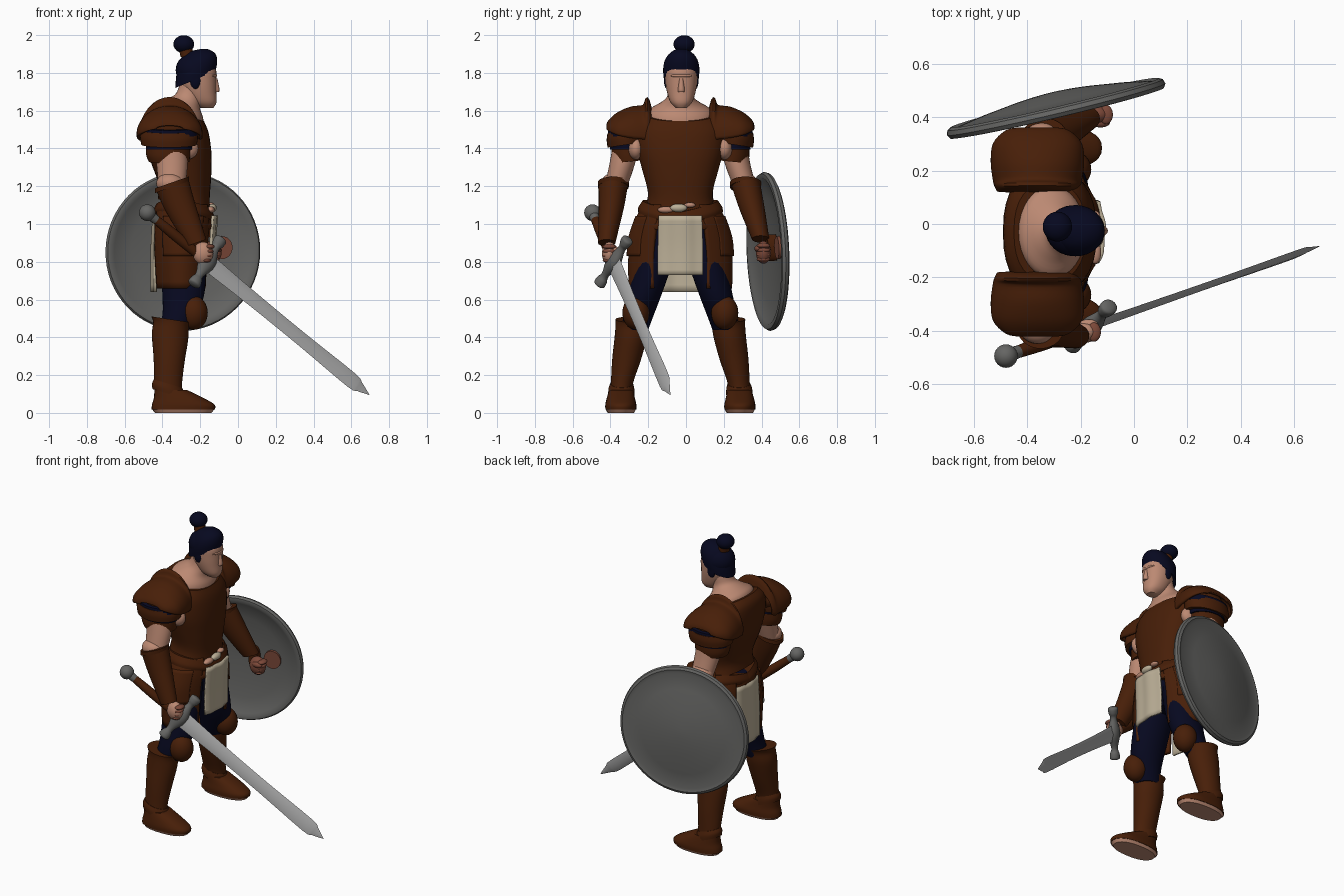
import bpy, bmesh, math
from mathutils import Matrix, Vector

CY = -0.03  # body centre line in y


def mat(name, rgb):
    m = bpy.data.materials.new(name)
    m.diffuse_color = (*rgb, 1)
    return m


LEATHER = mat("brown leather", (0.064, 0.0135, 0.0025))
NAVY = mat("dark navy", (0.002, 0.0025, 0.014))
SKIN = mat("skin", (0.50, 0.25, 0.17))
FIST = mat("shaded skin", (0.20, 0.065, 0.04))
STEEL = mat("grey iron", (0.13, 0.13, 0.125))
BLADE = mat("bright steel", (0.42, 0.42, 0.42))
CLOTH = mat("cream cloth", (0.50, 0.43, 0.31))


def finish(name, bm, m):
    bmesh.ops.recalc_face_normals(bm, faces=bm.faces)
    me = bpy.data.meshes.new(name)
    bm.to_mesh(me)
    bm.free()
    me.materials.append(m)
    ob = bpy.data.objects.new(name, me)
    bpy.context.collection.objects.link(ob)
    return ob


def spline(p0, p1, p2, p3, t):
    return [0.5 * (2*b + (c-a)*t + (2*a-5*b+4*c-d)*t*t + (3*b-a-3*c+d)*t**3)
            for a, b, c, d in zip(p0, p1, p2, p3)]


def loft(name, rings, m, n=32, steps=4, tilt=(0, 0), power=2.0, frame=None,
         arc=None, thick=0.02, fold=0.0):
    """Skin elliptical rings (x, y, z, rx, ry); an arc makes an open solidified panel."""
    rs = []
    for i in range(len(rings) - 1):
        q = [rings[max(0, min(len(rings) - 1, i + k))] for k in (-1, 0, 1, 2)]
        rs += [spline(*q, s / steps) for s in range(steps)]
    rs.append(rings[-1])
    a0, a1 = arc or (0, 360)
    cols = n + 1 if arc else n
    bm, grid = bmesh.new(), []
    for x, y, z, rx, ry in rs:
        row = []
        for k in range(cols):
            a = math.radians(a0 + (a1 - a0) * k / n)
            c, s = math.cos(a), math.sin(a)
            w = 1 + fold * math.sin(a * 14)
            dx = rx * w * math.copysign(abs(c) ** (2 / power), c)
            dy = ry * w * math.copysign(abs(s) ** (2 / power), s)
            row.append(bm.verts.new((x + dx, y + dy, z + tilt[0]*dx + tilt[1]*dy)))
        grid.append(row)
    for r0, r1 in zip(grid, grid[1:]):
        for k in range(n):
            j = (k + 1) % cols
            bm.faces.new((r0[k], r0[j], r1[j], r1[k]))
    if not arc:
        bm.faces.new(grid[0])
        bm.faces.new(grid[-1])
    if frame:
        bm.transform(frame)
    ob = finish(name, bm, m)
    if arc:
        mod = ob.modifiers.new("thickness", 'SOLIDIFY')
        mod.thickness, mod.offset = thick, 0
    return ob


def ball(name, c, r, m):
    bm = bmesh.new()
    bmesh.ops.create_uvsphere(bm, u_segments=24, v_segments=16, radius=1,
                              matrix=Matrix.Translation(c) @ Matrix.Diagonal((*r, 1)))
    return finish(name, bm, m)


def axes(o, u, v, w):
    f = Matrix((u, v, w)).transposed().to_4x4()
    f.translation = o
    return f


# Torso armour, neck and waist
loft("cuirass", [(-.285, CY, 1.09, .14, .185), (-.285, CY, 1.17, .135, .172),
                 (-.305, CY, 1.30, .163, .205), (-.315, CY, 1.42, .175, .235),
                 (-.32, CY, 1.53, .165, .235), (-.315, CY, 1.585, .135, .185)],
     LEATHER, power=2.4, tilt=(-.30, 0))
loft("neck", [(-.31, CY, 1.55, .13, .18), (-.305, CY, 1.60, .12, .165),
              (-.29, CY, 1.635, .09, .11), (-.265, CY, 1.665, .068, .075),
              (-.25, -.025, 1.71, .062, .065), (-.235, -.025, 1.77, .06, .065)], SKIN, tilt=(-.3, 0))
loft("hips", [(-.30, CY, .84, .09, .12), (-.30, CY, .92, .13, .20),
              (-.29, CY, 1.10, .14, .18)], NAVY)
for s in (-1, 1):
    loft("crossed_belt", [(-.285, CY, 1.015, .163, .225), (-.285, CY, 1.04, .168, .222),
                          (-.285, CY, 1.08, .15, .20)], LEATHER, tilt=(-.12, .22 * s))
ball("belt_knot", (-.135, CY - .01, 1.085), (.022, .045, .022), CLOTH)
ball("belly_skin", (-.145, CY - .075, 1.075), (.022, .045, .018), SKIN)
ball("belly_skin", (-.145, CY + .05, 1.10), (.02, .03, .014), SKIN)

# Hanging cloths and side skirt plates
loft("front_cloth", [(-.29, CY, 1.045, .176, .24), (-.29, CY, .88, .165, .25),
                     (-.29, CY, .73, .165, .25)], CLOTH, arc=(-28, 28), thick=.014, fold=.015)
loft("back_cloth", [(-.30, CY, 1.04, .145, .24), (-.30, CY, .85, .155, .25),
                    (-.30, CY, .64, .155, .25)], CLOTH, arc=(152, 208), thick=.014, fold=.015)
for s in (-1, 1):
    loft("skirt_plate", [(-.29, CY, 1.10, .14, .185), (-.295, CY, 1.0, .155, .235),
                         (-.30, CY, .85, .15, .262), (-.30, CY, .66, .138, .262)],
         LEATHER, arc=(32 * s, 150 * s), thick=.025)
    loft("skirt_overlay", [(-.295, CY, 1.04, .165, .228), (-.30, CY, .93, .16, .265),
                           (-.30, CY, .83, .156, .275)], LEATHER, arc=(50 * s, 125 * s))

# Legs and shoulder plates, mirrored
for s in (-1, 1):
    def side(rings):
        return [(x, CY + s * y, z, a, b) for x, y, z, a, b in rings]
    loft("thigh", side([(-.30, .11, .97, .12, .11), (-.29, .15, .77, .12, .10),
                        (-.29, .19, .62, .11, .088), (-.31, .22, .52, .09, .08),
                        (-.34, .24, .44, .08, .07)]), NAVY)
    ball("knee_pad", (-.235, CY + s * .235, .53), (.075, .072, .09), LEATHER)
    loft("boot", side([(-.365, .315, .06, .075, .06), (-.37, .31, .15, .073, .058),
                       (-.365, .285, .28, .082, .076), (-.36, .262, .40, .096, .086),
                       (-.355, .255, .465, .094, .088), (-.355, .25, .495, .104, .094)]),
         LEATHER, tilt=(-.15, 0))
    loft("ankle_cuff", side([(-.365, .312, .10, .088, .07), (-.37, .312, .13, .085, .068),
                             (-.37, .31, .155, .075, .06)]), LEATHER, tilt=(-.3, 0))
    loft("foot", side([(-.29, .315, .018, .168, .082), (-.29, .315, .045, .165, .082),
                       (-.315, .315, .08, .13, .074), (-.355, .313, .12, .088, .064)]),
         LEATHER, power=2.3)
    loft("sole", side([(-.29, .315, 0, .15, .07), (-.29, .315, .019, .165, .08)]), SKIN, power=2.3)
    # top shoulder plate: an arch swept outward along y with a raised collar ridge
    out = axes(Vector((-.362, CY, 1.47)), (1, 0, 0), (0, 0, 1), (0, s, 0))
    loft("shoulder_plate", [(0, 0, .155, .145, .13), (0, 0, .175, .155, .195), (0, 0, .195, .16, .155),
                            (0, .005, .26, .168, .14), (0, .015, .33, .160, .10),
                            (0, .03, .375, .115, .045), (0, .035, .385, .07, .015)],
         LEATHER, frame=out, arc=(-8, 188), thick=.014)
    ball("shoulder_pad", (-.36, CY + s * .255, 1.51), (.135, .11, .08), LEATHER)
    loft("shoulder_gap", side([(-.362, .28, 1.515, .148, .102), (-.362, .283, 1.475, .150, .104)]),
         NAVY, tilt=(0, -.2 * s))
    loft("middle_plate", side([(-.365, .282, 1.495, .147, .104), (-.365, .283, 1.46, .153, .107),
                               (-.365, .283, 1.42, .147, .102)]), LEATHER, tilt=(0, -.15 * s))
    loft("lower_gap", side([(-.365, .28, 1.44, .122, .092), (-.365, .28, 1.395, .122, .092)]), NAVY)
    loft("lower_plate", side([(-.37, .275, 1.41, .118, .09), (-.37, .275, 1.365, .116, .09),
                              (-.365, .272, 1.33, .108, .085)]), LEATHER, tilt=(0, -.1 * s))
    ball("armpit_skin", (-.275, CY + s * .235, 1.40), (.065, .042, .06), SKIN)

# Arms: upper arm, bracer and fist for the sword side and the shield side
ARMS = [("sword", [(-.37, -.31, 1.46), (-.35, -.335, 1.33), (-.35, -.37, 1.20)],
         [(-.35, -.385, 1.215), (-.305, -.395, 1.09), (-.22, -.42, .90)], (-.185, -.405, .845), SKIN),
        ("shield", [(-.37, .25, 1.46), (-.355, .27, 1.33), (-.34, .31, 1.20)],
         [(-.335, .315, 1.215), (-.27, .35, 1.08), (-.18, .395, .92)], (-.14, .41, .85), FIST)]
for label, up, low, hand, skin in ARMS:
    loft(label + "_upper_arm", [(*p, a, b) for p, a, b in zip(up, (.085, .083, .072), (.07, .068, .06))], SKIN)
    loft(label + "_bracer", [(*p, a, b) for p, a, b in zip(low, (.086, .076, .052), (.078, .067, .046))],
         LEATHER, tilt=(.35, 0))
    x, y, z = low[0]
    loft(label + "_bracer_rim", [(x, y, z - .02, .09, .082), (x, y, z + .005, .09, .082)],
         LEATHER, tilt=(.35, 0))
    ball(label + "_elbow", (x - .01, y, z), (.073, .064, .055), SKIN)
    ball(label + "_hand", hand, (.054, .04, .06), skin)
    for i in range(4):  # fingers
        ball(label + "_finger", (hand[0] + .035 - i * .006, hand[1], hand[2] + .035 - i * .024),
             (.026, .036, .014), FIST)
    ball(label + "_thumb", (hand[0] + .015, hand[1] + .03 * (1 if y < 0 else -1), hand[2] + .02),
         (.035, .018, .018), skin)

# Head, face, hair and bun
HY = -.025
loft("head", [(-.165, HY, 1.615, .035, .03), (-.18, HY, 1.645, .066, .058),
              (-.20, HY, 1.70, .085, .076), (-.213, HY, 1.76, .098, .085),
              (-.215, HY, 1.82, .098, .085), (-.215, HY, 1.86, .07, .06)], SKIN, power=2.2)
loft("nose", [(-.118, HY, 1.70, .018, .018), (-.118, HY, 1.715, .02, .018),
              (-.120, HY, 1.77, .011, .01)], SKIN, n=12)
ball("brow", (-.14, HY, 1.785), (.030, .058, .013), SKIN)
loft("hair", [(-.225, HY, 1.765, .107, .092), (-.219, HY, 1.82, .109, .096),
              (-.222, HY, 1.865, .098, .086), (-.235, HY, 1.90, .065, .056),
              (-.25, HY, 1.912, .02, .02)], NAVY, tilt=(.42, 0))
ball("hair_crown", (-.228, HY, 1.815), (.102, .095, .093), NAVY)
for s in (-1, 1):
    ball("sideburn", (-.225, HY + s * .076, 1.765), (.03, .016, .05), NAVY)
loft("bun_band", [(-.268, -.018, 1.885, .036, .036), (-.278, -.014, 1.93, .036, .036)], LEATHER, n=20)
ball("bun", (-.287, -.01, 1.952), (.055, .056, .047), NAVY)

# Sword, lofted in its own frame along the blade axis
pommel, tip = Vector((-.48, -.495, 1.06)), Vector((.695, -.083, .096))
D = (tip - pommel).normalized()
W = Vector((.43, .47, .77))
W = (W - D * W.dot(D)).normalized()
SW = axes(pommel, W, D.cross(W), D)
L = (tip - pommel).length
ball("pommel", pommel, (.044, .044, .044), STEEL)
loft("pommel_neck", [(0, 0, .02, .028, .028), (0, 0, .08, .022, .022)], STEEL, n=16, frame=SW)
loft("grip", [(0, 0, .05, .023, .023), (0, 0, .20, .028, .028), (0, 0, .42, .024, .024)],
     LEATHER, n=16, frame=SW)
loft("blade", [(0, 0, .43, .052, .016), (0, 0, .75, .043, .014), (0, 0, 1.1, .041, .012),
               (0, 0, L - .13, .046, .011), (0, 0, L - .07, .03, .008), (0, 0, L, .001, .001)],
     BLADE, n=4, steps=3, frame=SW)
GU = axes(pommel + D * .425, D, SW.to_3x3().col[1], W)
loft("guard", [(0, 0, -.165, .015, .015), (0, 0, -.155, .034, .03), (0, 0, -.125, .032, .028),
               (0, 0, -.09, .022, .02), (0, 0, 0, .05, .036), (0, 0, .09, .022, .02),
               (0, 0, .125, .032, .028), (0, 0, .155, .034, .03), (0, 0, .165, .015, .015)],
     STEEL, n=20, frame=GU)

# Round shield with raised rim
N = Vector((-.23, .97, .04)).normalized()
U = Vector((.973, .231, 0)).normalized()
U = (U - N * U.dot(N)).normalized()
SH = axes(Vector((-.293, .435, .855)), U, N.cross(U), N)
profile = [(.028, .02), (.022, .15), (.008, .28), (-.012, .375), (-.022, .39), (-.02, .412),
           (-.005, .421), (.012, .415), (.02, .40), (.014, .378), (.032, .28), (.050, .15),
           (.056, .09), (.059, .04), (.06, .01)]
loft("shield", [(0, 0, w, r, r) for w, r in profile], STEEL, n=64, steps=1, frame=SH)
loft("shield_hand_patch", [(.215, -.02, -.004, .055, .06), (.215, -.02, .012, .055, .06)], FIST, frame=SH)
loft("shield_strap", [(.10, -.02, -.03, .03, .07), (.10, -.02, .02, .03, .07)], LEATHER, frame=SH)

# Smooth shading with sharp armour edges
for ob in bpy.data.objects:
    ob.select_set(True)
bpy.context.view_layer.objects.active = bpy.data.objects["cuirass"]
bpy.ops.object.shade_smooth_by_angle(angle=math.radians(40))
